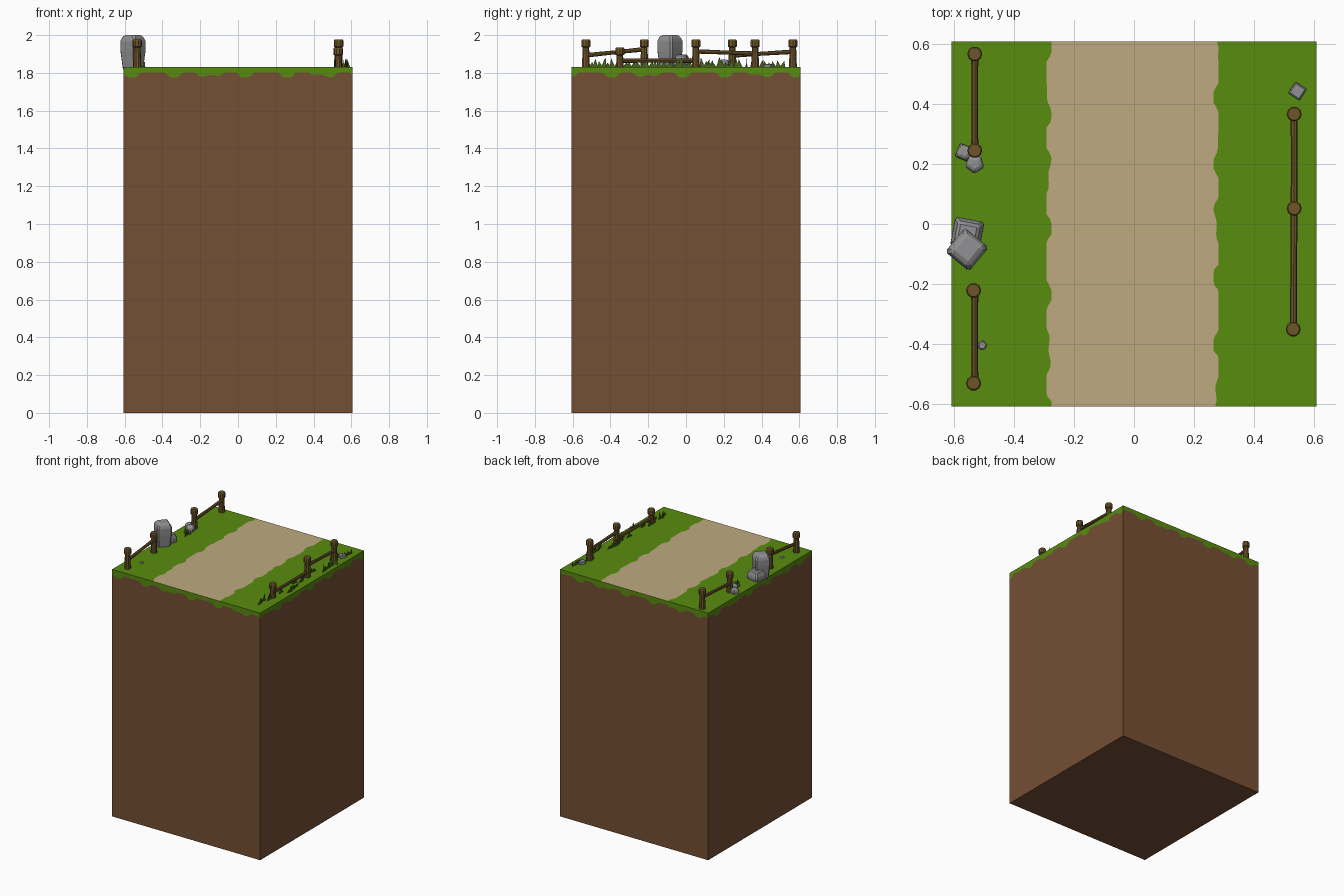
import bpy, bmesh, math, random
from mathutils import Vector

if "Cube" in bpy.data.objects:
    bpy.data.objects.remove(bpy.data.objects["Cube"])
random.seed(4)
H, TOP = 0.607, 1.83


def mat(name, r, g, b):
    m = bpy.data.materials.new(name)
    lin = [((c / 255 + 0.055) / 1.055) ** 2.4 for c in (r, g, b)]
    m.diffuse_color = (*lin, 1)
    m.use_nodes = True
    m.node_tree.nodes["Principled BSDF"].inputs["Base Color"].default_value = m.diffuse_color
    return m


soil = mat("soil brown", 117, 79, 52)
grass = mat("grass green", 88, 140, 14)
sand = mat("path sand", 190, 170, 127)
wood = mat("fence wood", 110, 85, 42)
stone = mat("stone grey", 145, 145, 147)
blade = mat("tuft green", 72, 98, 30)


def finish(name, bm, *mats):
    me = bpy.data.meshes.new(name)
    bm.to_mesh(me)
    bm.free()
    ob = bpy.data.objects.new(name, me)
    bpy.context.collection.objects.link(ob)
    for m in mats:
        me.materials.append(m)
    return ob


def face(bm, pts, mi=0):
    f = bm.faces.new([bm.verts.new(p) for p in pts])
    f.material_index = mi


def ragged(t, k):
    """Irregular bumps from 0 to 1 along a border."""
    s = math.sin(31 * t + k * 1.7) + 0.7 * math.sin(53 * t + k * 2.9)
    return max(0, min(1, s * 0.8 + 0.2))


# Ground block: soil sides with a hanging grass fringe
bm = bmesh.new()
N = 72
ts = [-H + 2 * H * i / N for i in range(N + 1)]
for k in range(4):
    a = k * math.pi / 2
    u = Vector((round(math.cos(a)), round(math.sin(a)), 0))
    out = Vector((u.y, -u.x, 0)) * H
    for t0, t1 in zip(ts, ts[1:]):
        p, q = out + u * t0, out + u * t1
        z0, z1 = [1.802 - 0.027 * ragged(t, k) if abs(t) < H - 1e-6 else 1.79 for t in (t0, t1)]
        up = lambda v, z: (v.x, v.y, z)
        face(bm, [up(p, 0), up(q, 0), up(q, z1), up(p, z0)], 0)
        face(bm, [up(p, z0), up(q, z1), up(q, TOP), up(p, TOP)], 1)
face(bm, [(-H, -H, 0), (-H, H, 0), (H, H, 0), (H, -H, 0)], 0)

# Top: grass verges either side of a sandy path with ragged borders
for y0, y1 in zip(ts, ts[1:]):
    l0, l1 = [-0.292 + 0.022 * ragged(y, 5) * 0.8 for y in (y0, y1)]
    r0, r1 = [0.282 - 0.022 * ragged(y, 8) * 0.8 for y in (y0, y1)]
    rows = [(-H, -H), (l0, l1), (r0, r1), (H, H)]
    for j, mi in enumerate((1, 2, 1)):
        (a0, a1), (b0, b1) = rows[j], rows[j + 1]
        face(bm, [(a0, y0, TOP), (b0, y0, TOP), (b1, y1, TOP), (a1, y1, TOP)], mi)
bmesh.ops.remove_doubles(bm, verts=bm.verts, dist=1e-5)
finish("ground_block", bm, soil, grass, sand)


def lathe(bm, base, axis, rings, n=10, rot=0.0):
    """Closed n-sided solid; rings are (distance along axis, radius)."""
    axis = Vector(axis).normalized()
    q = Vector((0, 0, 1)).rotation_difference(axis)
    loops = []
    for d, r in rings:
        loops.append([bm.verts.new(Vector(base) + q @ Vector((
            r * math.cos(rot + 2 * math.pi * i / n),
            r * math.sin(rot + 2 * math.pi * i / n), d))) for i in range(n)])
    for a, b in zip(loops, loops[1:]):
        for i in range(n):
            bm.faces.new([a[i], a[(i + 1) % n], b[(i + 1) % n], b[i]])
    bm.faces.new(loops[0][::-1])
    bm.faces.new(loops[-1])


def fence(name, posts, rails):
    bm = bmesh.new()
    for x, y, top in posts:
        h = top - TOP + 0.02
        lathe(bm, (x, y, TOP - 0.02), (0, 0, 1),
              [(0, 0.023), (h - 0.042, 0.018), (h - 0.038, 0.025), (h - 0.006, 0.025), (h, 0.021)])
    for p, q in rails:
        d = Vector(q) - Vector(p)
        L = d.length
        lathe(bm, p, d, [(0, 0.012), (L / 2, 0.0105), (L, 0.012)], 8)
    finish(name, bm, wood)


# Fences
fence("left_front_fence", [(-0.534, -0.53, 1.977), (-0.534, -0.221, 1.977)],
      [((-0.53, -0.53, 1.893), (-0.53, -0.221, 1.925))])
fence("left_back_fence", [(-0.53, 0.245, 1.977), (-0.53, 0.566, 1.977)],
      [((-0.53, 0.245, 1.892), (-0.53, 0.566, 1.912))])
fence("right_fence", [(0.53, -0.35, 1.935), (0.533, 0.052, 1.977), (0.533, 0.366, 1.977)],
      [((0.53, -0.35, 1.865), (0.533, 0.052, 1.865)), ((0.533, 0.052, 1.914), (0.533, 0.366, 1.902))])


# Rocks: chamfered four- or five-sided lumps
def rock(name, base, rings, n, rot, bevel, lean=(0, 0, 1)):
    bm = bmesh.new()
    lathe(bm, base, lean, rings, n, rot)
    bmesh.ops.bevel(bm, geom=list(bm.edges), offset=bevel, segments=1, affect='EDGES')
    finish(name, bm, stone)


rock("standing_stone", (-0.556, -0.085, 1.81),
     [(0, 0.058), (0.11, 0.073), (0.165, 0.073), (0.19, 0.052)], 4, 0.1, 0.009)
rock("leaning_stone", (-0.555, -0.033, 1.80),
     [(0, 0.055), (0.055, 0.072), (0.098, 0.05)], 4, 0.6, 0.008)
rock("pebble_a", (-0.565, 0.238, 1.82), [(0, 0.034), (0.03, 0.034), (0.045, 0.022)], 4, 0.4, 0.005)
rock("pebble_b", (-0.53, 0.2, 1.82), [(0, 0.03), (0.035, 0.034), (0.05, 0.022)], 5, 0.9, 0.005)
rock("pebble_c", (-0.505, -0.404, 1.82), [(0, 0.018), (0.015, 0.016)], 5, 0.2, 0.003)
rock("pebble_d", (0.544, 0.442, 1.82), [(0, 0.032), (0.022, 0.032), (0.028, 0.029)], 4, 0.2, 0.003)

# Grass tufts: upright pointed blades, mostly along the right fence
bm = bmesh.new()
spots = [(0.555 + random.uniform(-0.05, 0.03), -0.49 + 0.045 * i) for i in range(23)]
spots += [(-0.505, 0.12), (-0.515, 0.145)]
for x, y in spots:
    a = random.choice((0.2, 1.35, 1.57, 1.8))
    d = Vector((math.cos(a), math.sin(a), 0))
    for k in range(2):
        c = Vector((x, y, TOP)) + d * (k * 0.02 - 0.01)
        h = random.uniform(0.025, 0.055)
        lean = random.uniform(-0.015, 0.015)
        face(bm, [c - d * 0.015, c + d * 0.015, c + d * lean + Vector((0, 0, h))])
finish("grass_tufts", bm, blade)
